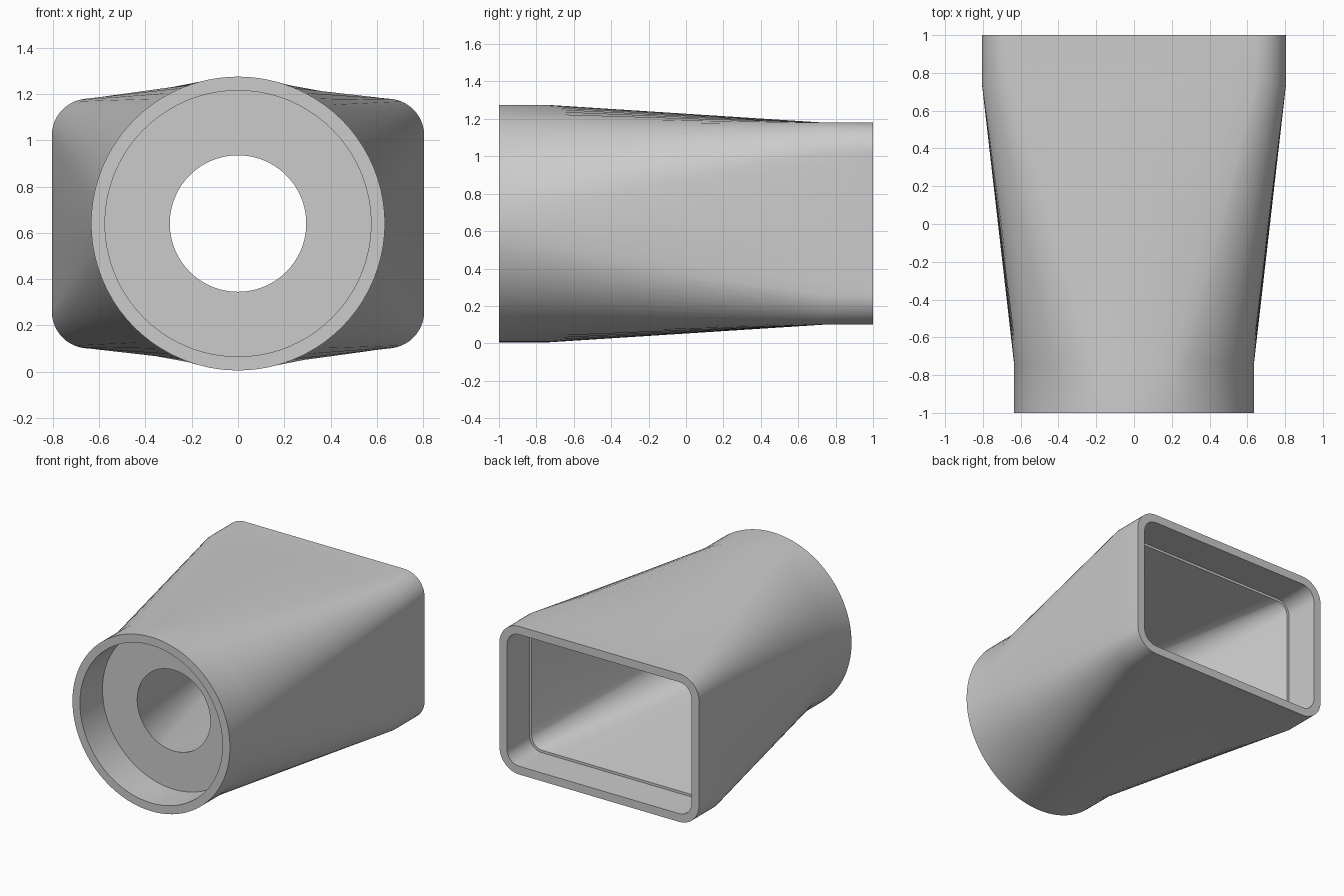
import bpy, bmesh, math

if "Cube" in bpy.data.objects:
    bpy.data.objects.remove(bpy.data.objects["Cube"])

CZ = 0.64      # height of the duct axis
ARC = 12       # segments per rounded corner
FLAT = 6       # segments per half straight side


def quarter(hw, hh, r):
    """Quarter rounded rectangle from +x axis to +z axis: (point, normal angle)."""
    pts = [((hw, (hh - r) * i / FLAT), 0.0) for i in range(FLAT)]
    for i in range(ARC + 1):
        a = math.pi / 2 * i / ARC
        pts.append(((hw - r + r * math.cos(a), hh - r + r * math.sin(a)), a))
    pts += [(((hw - r) * (1 - i / FLAT), hh), math.pi / 2) for i in range(1, FLAT)]
    return pts


def full_loop(q, axis_point):
    """Mirror a quarter outline into a closed outline."""
    first = q + [axis_point]
    second = [(-x, z) for x, z in reversed(first)][1:]
    half = first + second
    return half[:-1] + [(-x, -z) for x, z in half[:-1]]


def rect(hw, hh, r):
    return full_loop([p for p, _ in quarter(hw, hh, r)], (0.0, hh))


def circle(rad, hw=0.805, hh=0.54, r=0.16):
    """Circle sampled to match the rectangle: half by arc length, half by normal."""
    q = quarter(hw, hh, r)
    pts = [p for p, _ in q] + [(0.0, hh)]
    lengths = [0.0]
    for a, b in zip(pts, pts[1:]):
        lengths.append(lengths[-1] + math.dist(a, b))
    out = []
    for (_, n), s in zip(q, lengths):
        even = math.pi / 2 * s / lengths[-1]
        a = 0.5 * even + 0.5 * n
        # keep straight-side samples spread over the circle
        out.append((rad * math.cos(a), rad * math.sin(a)))
    return full_loop(out, (0.0, rad))


# Rings around the wall: outside front to back, then inside back to front
rings = [
    (circle(0.635), -1.0),
    (circle(0.635), -0.74),
    (rect(0.805, 0.54, 0.16), 0.74),
    (rect(0.805, 0.54, 0.16), 1.0),
    (rect(0.745, 0.48, 0.10), 1.0),       # rectangular socket
    (rect(0.745, 0.48, 0.10), 0.74),
    (rect(0.727, 0.462, 0.085), 0.74),    # small stop ledge
    (circle(0.295), -0.74),               # funnel down to the round hole
    (circle(0.575), -0.74),               # washer face
    (circle(0.575), -1.0),                # round socket
]

bm = bmesh.new()
loops = [[bm.verts.new((x, y, CZ + z)) for x, z in pts] for pts, y in rings]
for k, a in enumerate(loops):
    b = loops[(k + 1) % len(loops)]
    n = len(a)
    for i in range(n):
        j = (i + 1) % n
        bm.faces.new((a[i], a[j], b[j], b[i]))
bmesh.ops.recalc_face_normals(bm, faces=bm.faces)

mesh = bpy.data.meshes.new("duct_adapter")
bm.to_mesh(mesh)
bm.free()
obj = bpy.data.objects.new("duct_adapter", mesh)
bpy.context.collection.objects.link(obj)
bpy.context.view_layer.objects.active = obj
obj.select_set(True)
bpy.ops.object.shade_smooth_by_angle(angle=math.radians(25))
